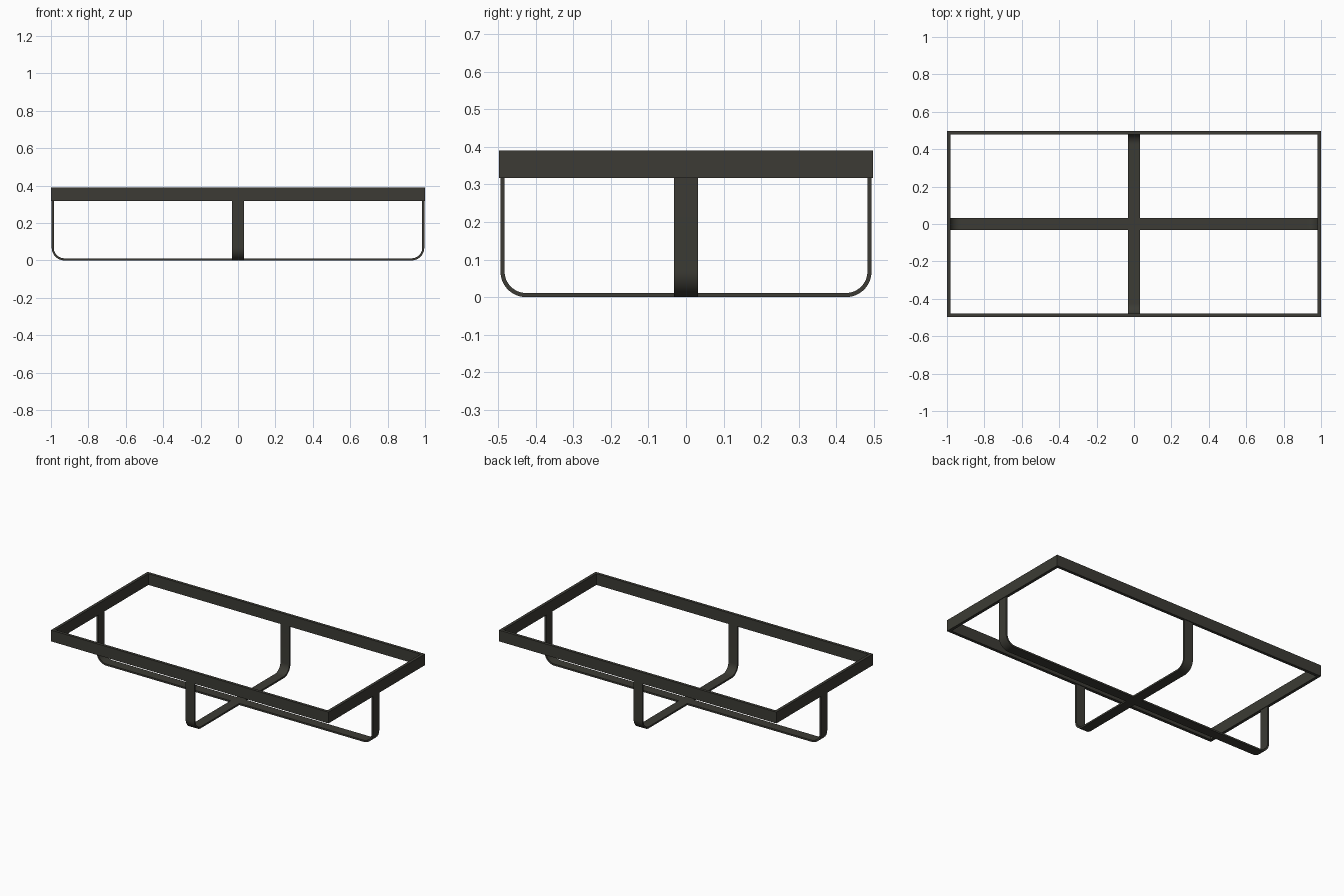
import bpy, bmesh, math

if "Cube" in bpy.data.objects:
    bpy.data.objects.remove(bpy.data.objects["Cube"])

HX, HY = 1.0, 0.4975          # half size of the frame
Z0, Z1 = 0.317, 0.39          # frame bottom and top
BAR = 0.019                   # frame wall thickness
T, W, R = 0.011, 0.064, 0.068  # leg strip thickness, width, outer bend radius

metal = bpy.data.materials.new("dark_metal")
metal.diffuse_color = (0.045, 0.044, 0.035, 1)
metal.use_nodes = True
metal.node_tree.nodes["Principled BSDF"].inputs["Base Color"].default_value = metal.diffuse_color


def finish(bm, name):
    bmesh.ops.recalc_face_normals(bm, faces=bm.faces)
    me = bpy.data.meshes.new(name)
    bm.to_mesh(me)
    bm.free()
    me.materials.append(metal)
    ob = bpy.data.objects.new(name, me)
    bpy.context.collection.objects.link(ob)
    return ob


# top frame: mitred rectangular ring
bm = bmesh.new()
corners = [(-1, -1), (1, -1), (1, 1), (-1, 1)]
rings = []
for inset, z in [(0, Z0), (0, Z1), (BAR, Z1), (BAR, Z0)]:
    rings.append([bm.verts.new((sx * (HX - inset), sy * (HY - inset), z)) for sx, sy in corners])
for i in range(4):
    a, b = rings[i], rings[(i + 1) % 4]
    for j in range(4):
        k = (j + 1) % 4
        bm.faces.new((a[j], a[k], b[k], b[j]))
finish(bm, "top_frame")


def u_path(half, offset, n=12):
    """U outline with rounded lower corners, moved inward by offset."""
    r = R - offset
    right = [(half - R + r * math.sin(a), R - r * math.cos(a))
             for a in (math.pi / 2 * i / n for i in range(n + 1))]
    right.append((half - offset, Z0 + 0.01))
    return [(-x, z) for x, z in reversed(right)] + right


def leg_loop(name, half, along_x):
    """Flat strip bent into a U, reaching up into the frame."""
    bm = bmesh.new()
    sections = []
    for (xo, zo), (xi, zi) in zip(u_path(half, 0), u_path(half, T)):
        sec = []
        for s, z, w in [(xo, zo, -W / 2), (xo, zo, W / 2), (xi, zi, W / 2), (xi, zi, -W / 2)]:
            sec.append(bm.verts.new((s, w, z) if along_x else (w, s, z)))
        sections.append(sec)
    for a, b in zip(sections, sections[1:]):
        for j in range(4):
            k = (j + 1) % 4
            bm.faces.new((a[j], a[k], b[k], b[j]))
    bm.faces.new(sections[0])
    bm.faces.new(sections[-1])
    ob = finish(bm, name)
    bpy.ops.object.select_all(action='DESELECT')
    ob.select_set(True)
    bpy.context.view_layer.objects.active = ob
    bpy.ops.object.shade_smooth_by_angle(angle=math.radians(30))


inset = (BAR - T) / 2
leg_loop("long_leg_loop", HX - inset, True)
leg_loop("short_leg_loop", HY - inset, False)
